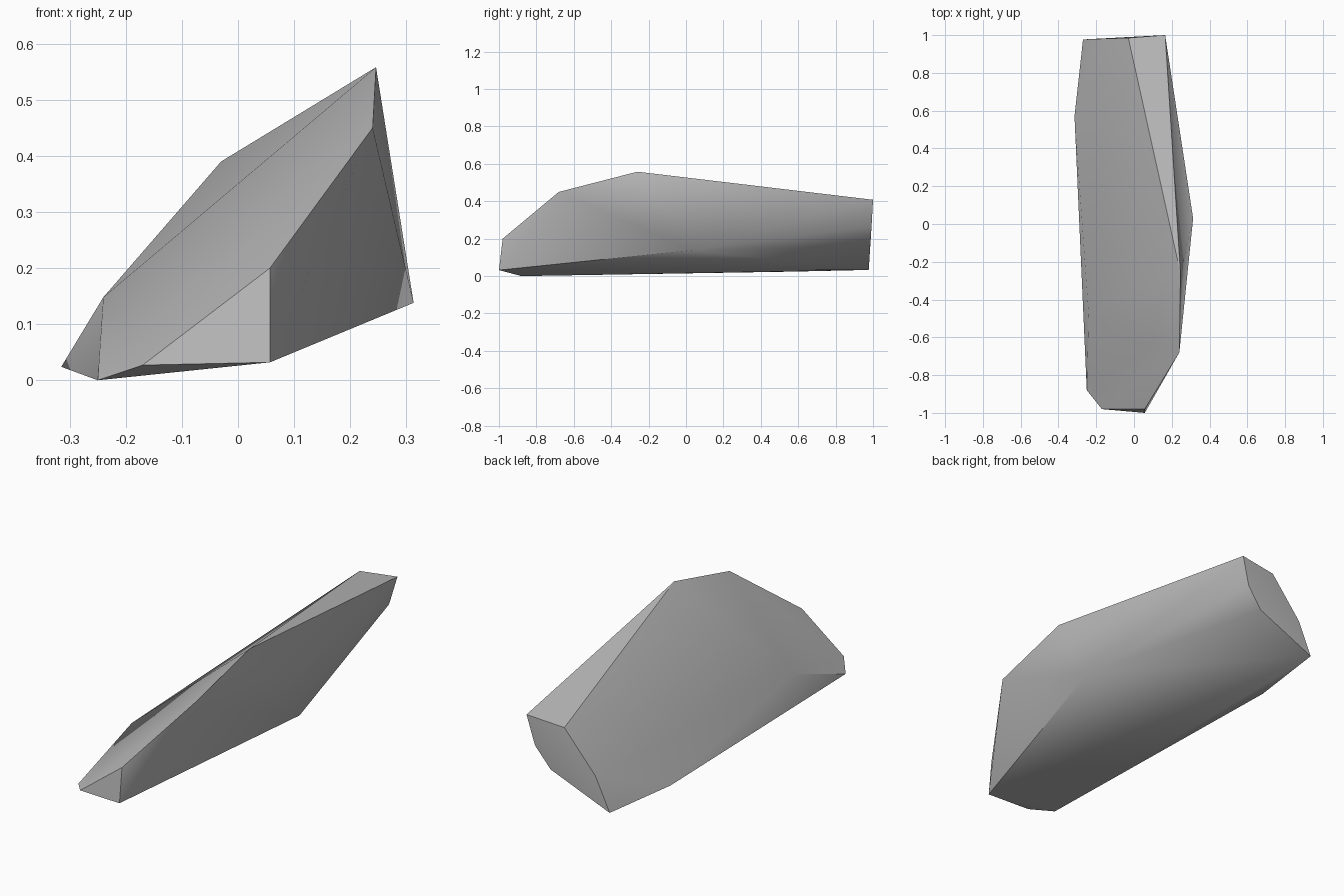
import bpy
import bmesh
import math

cube = bpy.data.objects.get("Cube")
if cube:
    bpy.data.objects.remove(cube, do_unlink=True)

# Plain stone grey
stone = bpy.data.materials.new("stone_grey")
stone.use_nodes = True
grey = (0.5, 0.5, 0.5, 1)
stone.diffuse_color = grey
stone.node_tree.nodes["Principled BSDF"].inputs["Base Color"].default_value = grey

# Corners of the shard, grouped by region
front_end = [(-0.25, -0.88, 0), (-0.17, -0.98, 0.027), (0.057, -1, 0.032), (0.057, -0.98, 0.2)]
upper_ridge = [(0.24, -0.68, 0.45), (0.246, -0.26, 0.558)]
side_corners = [(0.313, 0.03, 0.138), (-0.24, -0.48, 0.148), (-0.315, 0.57, 0.024)]
back_end = [(0.165, 1, 0.408), (-0.03, 0.985, 0.39), (-0.195, 0.98, 0.195),
            (-0.27, 0.977, 0.033), (0.045, 0.985, 0.165), (0.125, 0.992, 0.265)]

# Faceted rock body: the convex skin around the corners
bm = bmesh.new()
for corner in front_end + upper_ridge + side_corners + back_end:
    bm.verts.new(corner)
bmesh.ops.convex_hull(bm, input=bm.verts[:])
bmesh.ops.recalc_face_normals(bm, faces=bm.faces[:])
mesh = bpy.data.meshes.new("rock_shard")
bm.to_mesh(mesh)
bm.free()
mesh.materials.append(stone)

rock = bpy.data.objects.new("rock_shard", mesh)
bpy.context.collection.objects.link(rock)
bpy.ops.object.select_all(action="DESELECT")
rock.select_set(True)
bpy.context.view_layer.objects.active = rock
bpy.ops.object.shade_smooth_by_angle(angle=math.radians(30))
